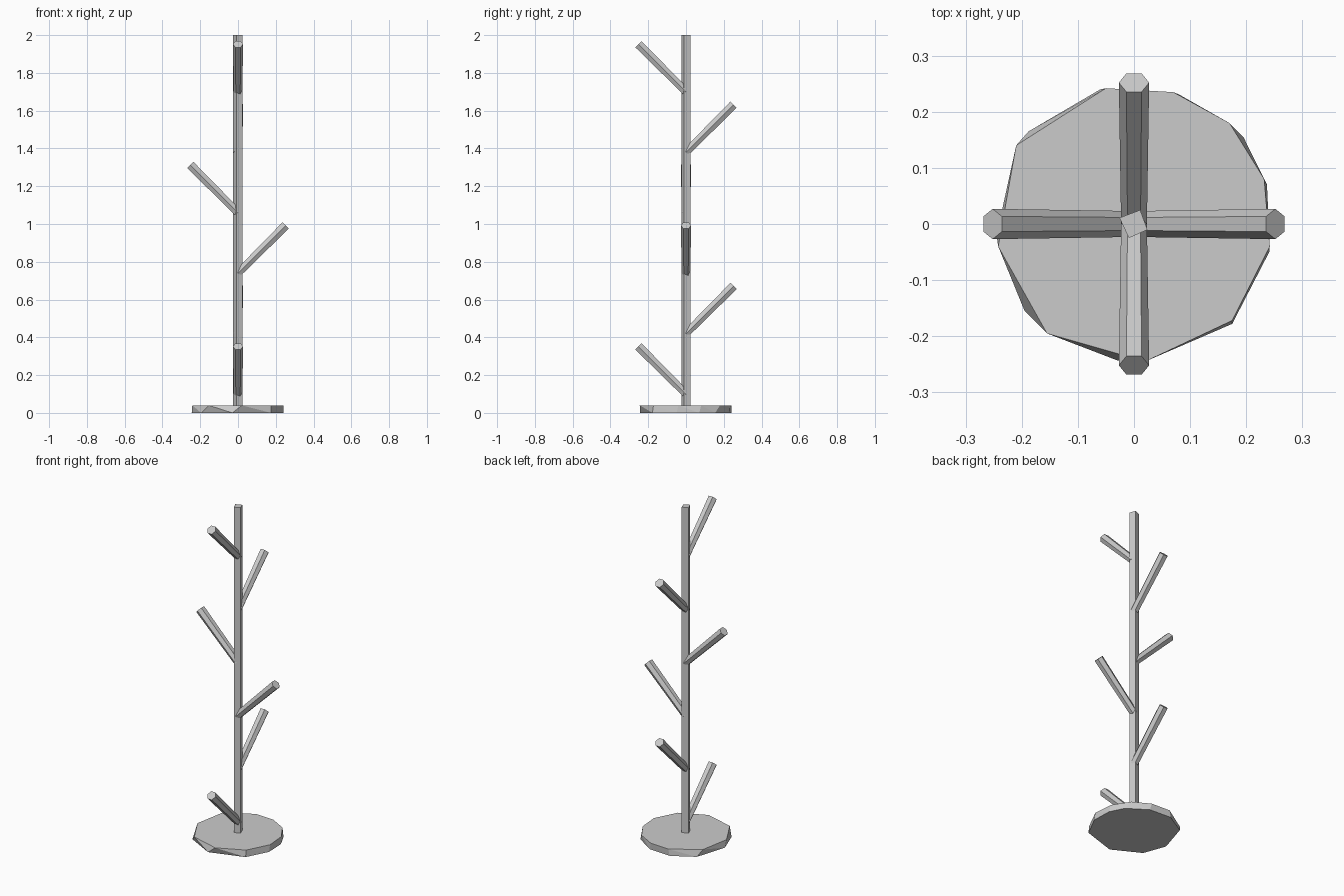
import bpy, bmesh, math
from mathutils import Vector

if "Cube" in bpy.data.objects:
    bpy.data.objects.remove(bpy.data.objects["Cube"])


def hull_object(name, points):
    """Flat-shaded solid wrapped around rings of points."""
    bm = bmesh.new()
    for p in points:
        bm.verts.new(p)
    bmesh.ops.convex_hull(bm, input=list(bm.verts))
    bmesh.ops.dissolve_limit(bm, angle_limit=math.radians(0.5),
                             verts=list(bm.verts), edges=list(bm.edges))
    bmesh.ops.recalc_face_normals(bm, faces=list(bm.faces))
    mesh = bpy.data.meshes.new(name)
    bm.to_mesh(mesh)
    bm.free()
    obj = bpy.data.objects.new(name, mesh)
    bpy.context.collection.objects.link(obj)
    return obj


# Base: roughly faceted disc, top and bottom outlines differ
top = [(-0.05, 0.242), (0.07, 0.235), (0.17, 0.18), (0.232, 0.08),
       (0.242, -0.04), (0.175, -0.172), (0.02, -0.245), (-0.155, -0.195),
       (-0.242, -0.04), (-0.21, 0.14)]
bottom = [(-0.06, 0.24), (0.08, 0.231), (0.195, 0.155), (0.237, 0.07),
          (0.241, -0.05), (0.175, -0.178), (-0.03, -0.243),
          (-0.195, -0.155), (-0.245, -0.02), (-0.188, 0.165)]
hull_object("base", [(x, y, 0.04) for x, y in top] + [(x, y, 0) for x, y in bottom])

# Pole: slim, slightly rotated four-sided post
section = [(-0.026, 0.011), (0.011, 0.025), (0.024, -0.01), (-0.009, -0.025)]
hull_object("pole", [(x, y, z) for z in (0.02, 2.0) for x, y in section])

# Branches: hexagonal pegs rising at 45 degrees, evenly spaced up the pole
REACH, RADIUS = 0.252, 0.027
directions = [(0, -1), (0, 1), (1, 0), (-1, 0), (0, 1), (0, -1)]
for i, (dx, dy) in enumerate(directions):
    start = Vector((0, 0, 0.1 + 0.32 * i))
    out = Vector((dx, dy, 0))
    end = start + REACH * (out + Vector((0, 0, 1)))
    side = Vector((-dy, dx, 0))
    up = (Vector((0, 0, 1)) - out).normalized()
    points = []
    for centre, radius in ((start, 0.023), (end, RADIUS)):
        for k in range(6):
            a = k * math.pi / 3
            points.append(centre + radius * (math.cos(a) * side + math.sin(a) * up))
    hull_object(f"branch_{i + 1}", points)
